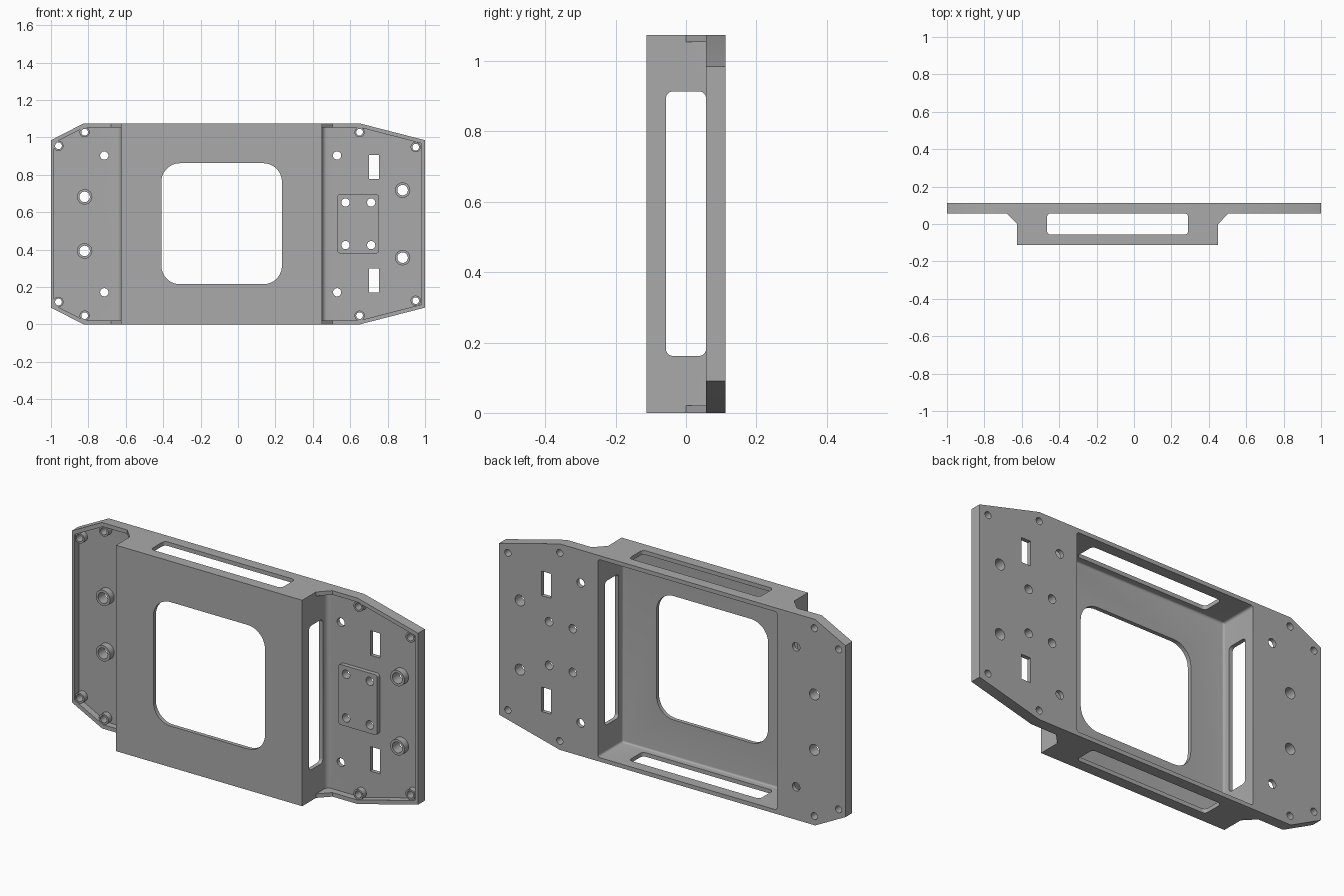
import bpy, bmesh, math

if "Cube" in bpy.data.objects:
    bpy.data.objects.remove(bpy.data.objects["Cube"])

H = 1.075                      # overall height
XL, XR = -0.625, 0.45          # sides of the central box
YF, YB = -0.113, 0.113         # front and back of the model
RIM, FLOOR, T = 0.057, 0.092, 0.021

metal = bpy.data.materials.new("plain grey")
metal.diffuse_color = (0.4, 0.4, 0.4, 1)
metal.use_nodes = True
metal.node_tree.nodes["Principled BSDF"].inputs["Base Color"].default_value = metal.diffuse_color


def place(axis, u, v, t):
    return {'x': (t, u, v), 'y': (u, t, v), 'z': (u, v, t)}[axis]


def prism(bm, pts, axis, lo, hi):
    a = [bm.verts.new(place(axis, u, v, lo)) for u, v in pts]
    b = [bm.verts.new(place(axis, u, v, hi)) for u, v in pts]
    n = len(pts)
    bm.faces.new(a)
    bm.faces.new(b[::-1])
    for i in range(n):
        j = (i + 1) % n
        bm.faces.new((a[i], b[i], b[j], a[j]))


def rounded(u0, u1, v0, v1, r, seg=8):
    pts = []
    corners = [(u1 - r, v1 - r), (u0 + r, v1 - r), (u0 + r, v0 + r), (u1 - r, v0 + r)]
    for k, (cu, cv) in enumerate(corners):
        for i in range(seg + 1):
            a = math.pi / 2 * (k + i / seg)
            pts.append((cu + r * math.cos(a), cv + r * math.sin(a)))
    return pts


def circle(u, v, r, n=32):
    return [(u + r * math.cos(2 * math.pi * i / n), v + r * math.sin(2 * math.pi * i / n))
            for i in range(n)]


def rect(u0, u1, v0, v1):
    return [(u0, v0), (u1, v0), (u1, v1), (u0, v1)]


def make(name, prisms, bevel_test=None, width=0.02):
    bm = bmesh.new()
    for p in prisms:
        prism(bm, *p)
    bmesh.ops.recalc_face_normals(bm, faces=bm.faces)
    if bevel_test:
        edges = [e for e in bm.edges if all(bevel_test(v.co) for v in e.verts)]
        bmesh.ops.bevel(bm, geom=edges, offset=width, segments=5, profile=0.5, affect='EDGES')
    me = bpy.data.meshes.new(name)
    bm.to_mesh(me)
    bm.free()
    me.materials.append(metal)
    ob = bpy.data.objects.new(name, me)
    bpy.context.collection.objects.link(ob)
    return ob


def combine(body, tool, op):
    m = body.modifiers.new(op, 'BOOLEAN')
    m.operation, m.object, m.solver = op, tool, 'EXACT'
    bpy.context.view_layer.objects.active = body
    bpy.ops.object.modifier_apply(modifier=m.name)
    bpy.data.objects.remove(tool, do_unlink=True)


# back plate with clipped corners
outline = [(-1, 0.09), (-0.825, 0), (0.65, 0), (1, 0.09),
           (1, H - 0.09), (0.65, H), (-0.825, H), (-1, H - 0.09)]
frame = make("bracket_frame", [(outline, 'y', RIM, YB)])

# central box with sloped gussets
box = [(XL - 0.055, RIM), (XL, 0), (XL, YF), (XR, YF), (XR, 0), (XR + 0.055, RIM),
       (XR + 0.055, 0.08), (XL - 0.055, 0.08)]
combine(frame, make("central_box", [(box, 'z', 0, H)]), 'UNION')

# recessed floors of the side flanges, filleted against the box
left = [(XL, T), (-0.82, T), (-0.984, 0.105), (-0.984, H - 0.105), (-0.82, H - T), (XL, H - T)]
right = [(XR, T), (0.648, T), (0.982, 0.107), (0.982, H - 0.107), (0.648, H - T), (XR, H - T)]
on_box = lambda c: abs(c.y - FLOOR) < 1e-4 and min(abs(c.x - XL), abs(c.x - XR)) < 1e-4
combine(frame, make("flange_pockets", [(left, 'y', -0.2, FLOOR), (right, 'y', -0.2, FLOOR)],
                    on_box, 0.025), 'DIFFERENCE')

# hollow of the box, open at the back
combine(frame, make("box_cavity", [(rounded(XL + T, XR - T, T, H - T, 0.012, 4), 'y', YF + T, 0.2)],
                    lambda c: c.y < 0, 0.009), 'DIFFERENCE')

# screw bosses and raised pad
corners = [(x, z) for x, d in ((-0.96, 0.12), (-0.82, 0.047), (0.65, 0.047), (0.95, 0.127))
           for z in (d, H - d)]
large = [(-0.82, 0.393), (-0.82, 0.682), (0.88, 0.357), (0.88, 0.718)]
bosses = [(circle(x, z, 0.027), 'y', 0.063, 0.1) for x, z in corners]
bosses += [(circle(x, z, 0.041), 'y', RIM, 0.1) for x, z in large]
bosses.append((rounded(0.53, 0.755, 0.38, 0.695, 0.015, 4), 'y', 0.07, 0.1))
combine(frame, make("bosses_and_pad", bosses), 'UNION')

# slots through the top, bottom and side walls
combine(frame, make("top_slot", [(rounded(-0.465, 0.29, -0.057, RIM, 0.02), 'z', -0.1, 1.2)]),
        'DIFFERENCE')
combine(frame, make("side_slot", [(rounded(-0.057, RIM, 0.162, 0.914, 0.02), 'x', -0.66, 0.48)]),
        'DIFFERENCE')

# front window, screw holes and small windows
small = [(x, z) for x in (-0.715, 0.53) for z in (0.172, H - 0.172)]
small += [(x, z) for x in (0.575, 0.712) for z in (0.424, 0.652)]
cuts = [(rounded(-0.41, 0.235, 0.215, 0.862, 0.1, 12), 'y', -0.2, 0.2)]
cuts += [(circle(x, z, 0.018), 'y', -0.2, 0.2) for x, z in corners]
cuts += [(circle(x, z, 0.028), 'y', -0.2, 0.2) for x, z in large]
cuts += [(circle(x, z, 0.022), 'y', -0.2, 0.2) for x, z in small]
cuts += [(rect(0.7, 0.755, z, z + 0.128), 'y', -0.2, 0.2) for z in (0.172, 0.777)]
combine(frame, make("holes", cuts), 'DIFFERENCE')

# smooth the curved walls, keep edges sharp
bpy.ops.object.select_all(action='DESELECT')
frame.select_set(True)
bpy.context.view_layer.objects.active = frame
bpy.ops.object.shade_smooth_by_angle(angle=math.radians(30))
